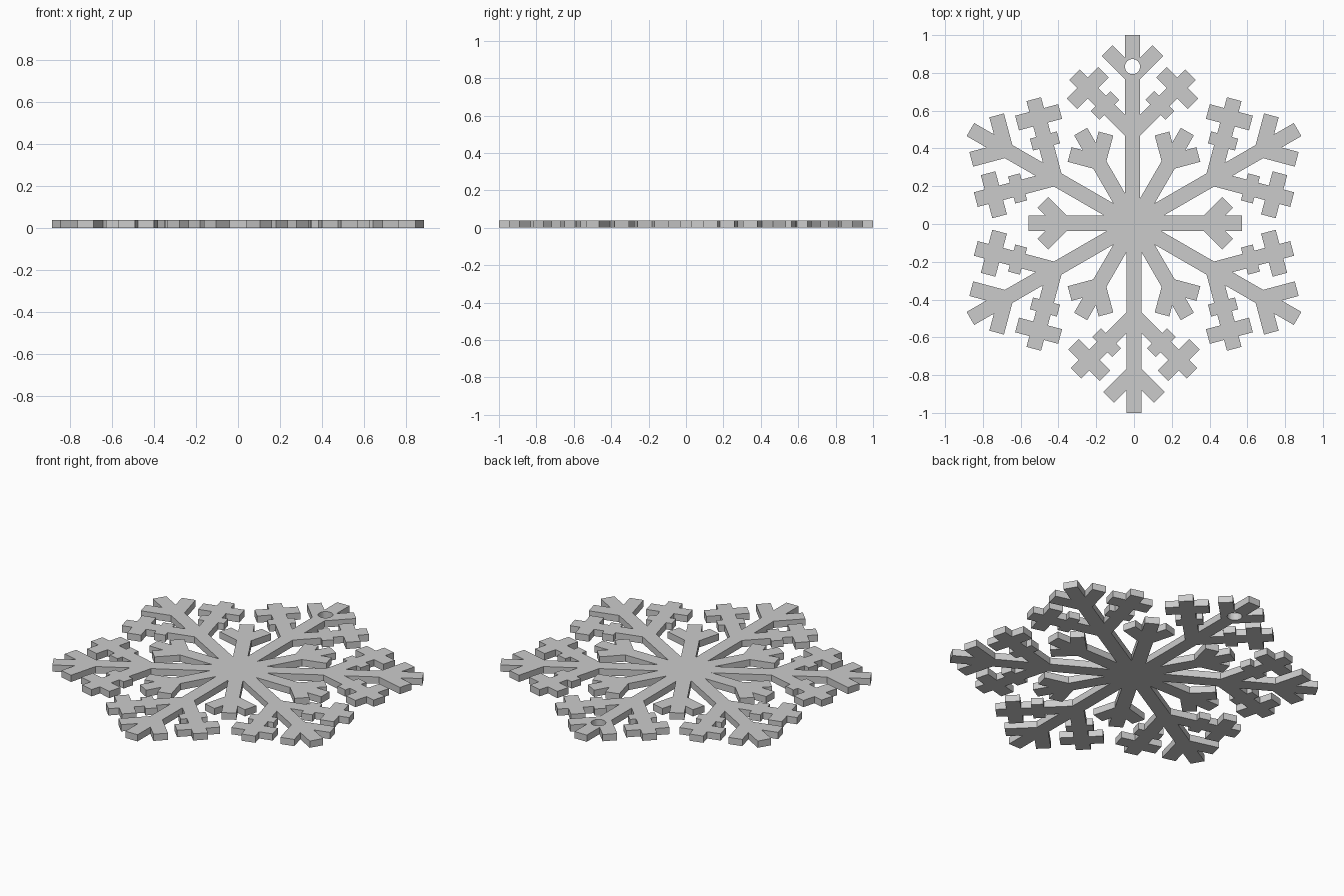
import bpy, bmesh
from math import sin, cos, pi, radians
from mathutils import Vector
from mathutils.geometry import delaunay_2d_cdt

if "Cube" in bpy.data.objects:
    bpy.data.objects.remove(bpy.data.objects["Cube"])

THICK, W = 0.04, 0.08
verts, faces = [], []


def polygon(points):
    start = len(verts)
    verts.extend(points)
    faces.append(list(range(start, len(verts))))


def bar(start, angle, length, width=W):
    """Flat strip from start along angle; returns a point-on-strip function."""
    d = Vector((cos(angle), sin(angle)))
    n = Vector((-d.y, d.x)) * width / 2
    end = start + d * length
    polygon([start - n, end - n, end + n, start + n])
    return lambda t: start + d * t


def cross_bar(centre, angle, half, width):
    d = Vector((cos(angle), sin(angle)))
    bar(centre - d * half, angle, 2 * half, width)


def long_arm(angle, offset):
    at = bar(offset, angle, 1.0)
    for s in (1, -1):
        a = angle + s * pi / 4
        bar(at(0.783), a, 0.19)                              # tip fork
        branch = bar(at(0.483), a, 0.434)                    # side branch
        cross_bar(branch(0.335), a + pi / 2, 0.118, W)       # large crossbar
        cross_bar(branch(0.205), a + pi / 2, 0.074, 0.065)   # small crossbar


def short_arm(angle, offset):
    at = bar(offset, angle, 0.565)
    for s in (1, -1):
        bar(at(0.378), angle + s * pi / 4, 0.157)


# Six long and six short arms
for i in range(6):
    a = radians(30 + 60 * i)
    long_arm(a, Vector((-0.008 if i == 1 else 0, 0)))
    b = radians(60 * i)
    short_arm(b, Vector((0.007, 0.004)) if i in (0, 3) else Vector((0, 0)))

# Hanging hole
hole = len(faces)
polygon([Vector((-0.008 + 0.04 * cos(2 * pi * k / 32),
                 0.833 + 0.04 * sin(2 * pi * k / 32))) for k in range(32)])

# Merge the strips into one flat outline, leaving out the hole
co, _, tris, _, _, origin = delaunay_2d_cdt(verts, [], faces, 0, 1e-5)
bm = bmesh.new()
bv = [bm.verts.new((p.x, p.y, 0)) for p in co]
for tri, src in zip(tris, origin):
    if src and hole not in src:
        bm.faces.new([bv[k] for k in tri])
bmesh.ops.delete(bm, geom=[v for v in bm.verts if not v.link_faces], context='VERTS')

# Thicken into a plate
res = bmesh.ops.extrude_face_region(bm, geom=bm.faces[:], use_keep_orig=True)
top = [g for g in res['geom'] if isinstance(g, bmesh.types.BMVert)]
bmesh.ops.translate(bm, verts=top, vec=(0, 0, THICK))
bmesh.ops.recalc_face_normals(bm, faces=bm.faces[:])

mesh = bpy.data.meshes.new("snowflake_ornament")
bm.to_mesh(mesh)
bm.free()
bpy.context.collection.objects.link(bpy.data.objects.new("snowflake_ornament", mesh))
